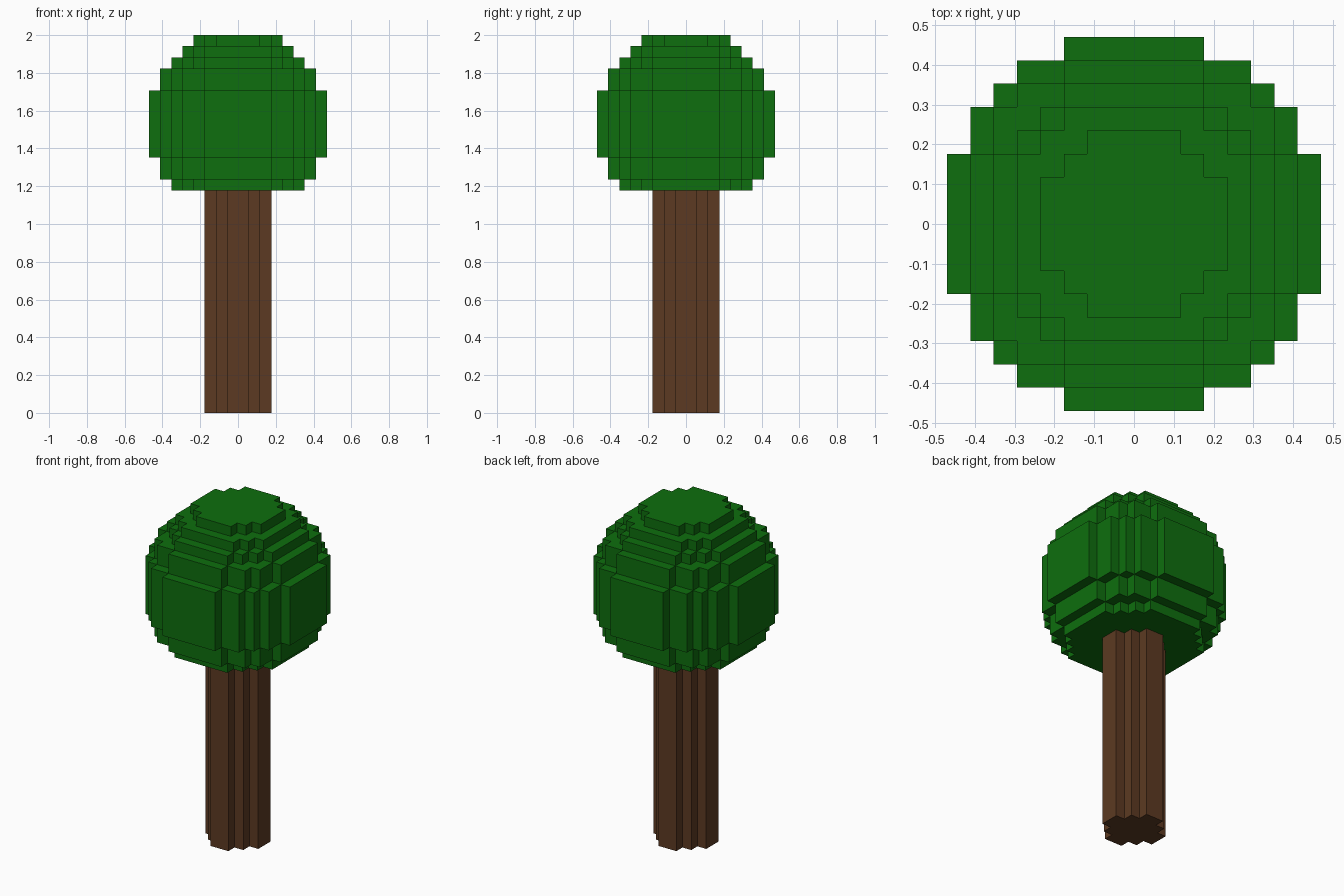
import bpy, bmesh, math

if "Cube" in bpy.data.objects:
    bpy.data.objects.remove(bpy.data.objects["Cube"])

U = 2 / 34  # size of one block


def material(name, rgb):
    m = bpy.data.materials.new(name)
    m.diffuse_color = (*rgb, 1)
    m.use_nodes = True
    m.node_tree.nodes["Principled BSDF"].inputs["Base Color"].default_value = m.diffuse_color
    return m


def stepped_circle(size, reach):
    """Outline of a disc of blocks: cells whose centre lies within reach."""
    width = [sum(math.hypot(i + .5, j + .5) <= reach for i in range(size))
             for j in range(size)] + [0]
    quarter = []
    for j in range(size):
        if width[j] != width[j + 1]:
            quarter.append((width[j], j + 1))
            if width[j + 1]:
                quarter.append((width[j + 1], j + 1))
    points = []
    for _ in range(4):
        points += quarter
        quarter = [(-y, x) for x, y in quarter]
    return points


def stacked_tiers(name, tiers, mat):
    """Each tier: (radius, reach, bottom, top), all in blocks."""
    bm = bmesh.new()
    for size, reach, z0, z1 in tiers:
        outline = stepped_circle(size, reach)
        low = [bm.verts.new((x * U, y * U, z0 * U)) for x, y in outline]
        high = [bm.verts.new((x * U, y * U, z1 * U)) for x, y in outline]
        bm.faces.new(low[::-1])
        bm.faces.new(high)
        n = len(low)
        for i in range(n):
            k = (i + 1) % n
            bm.faces.new((low[i], low[k], high[k], high[i]))
    mesh = bpy.data.meshes.new(name)
    bm.to_mesh(mesh)
    bm.free()
    mesh.materials.append(mat)
    obj = bpy.data.objects.new(name, mesh)
    bpy.context.collection.objects.link(obj)
    return obj


# Trunk: one tall stepped column
stacked_tiers("trunk", [(3, 2.8, 0, 20)],
              material("bark brown", (0.107, 0.042, 0.016)))

# Crown: block ball with its bottom cut flat
crown = [(6, 20, 21), (7, 21, 23), (8, 23, 29), (7, 29, 31),
         (6, 31, 32), (5, 32, 33), (4, 33, 34)]
stacked_tiers("leaf_crown", [(r, r + .2, a, b) for r, a, b in crown],
              material("leaf green", (0.0044, 0.156, 0.0044)))
